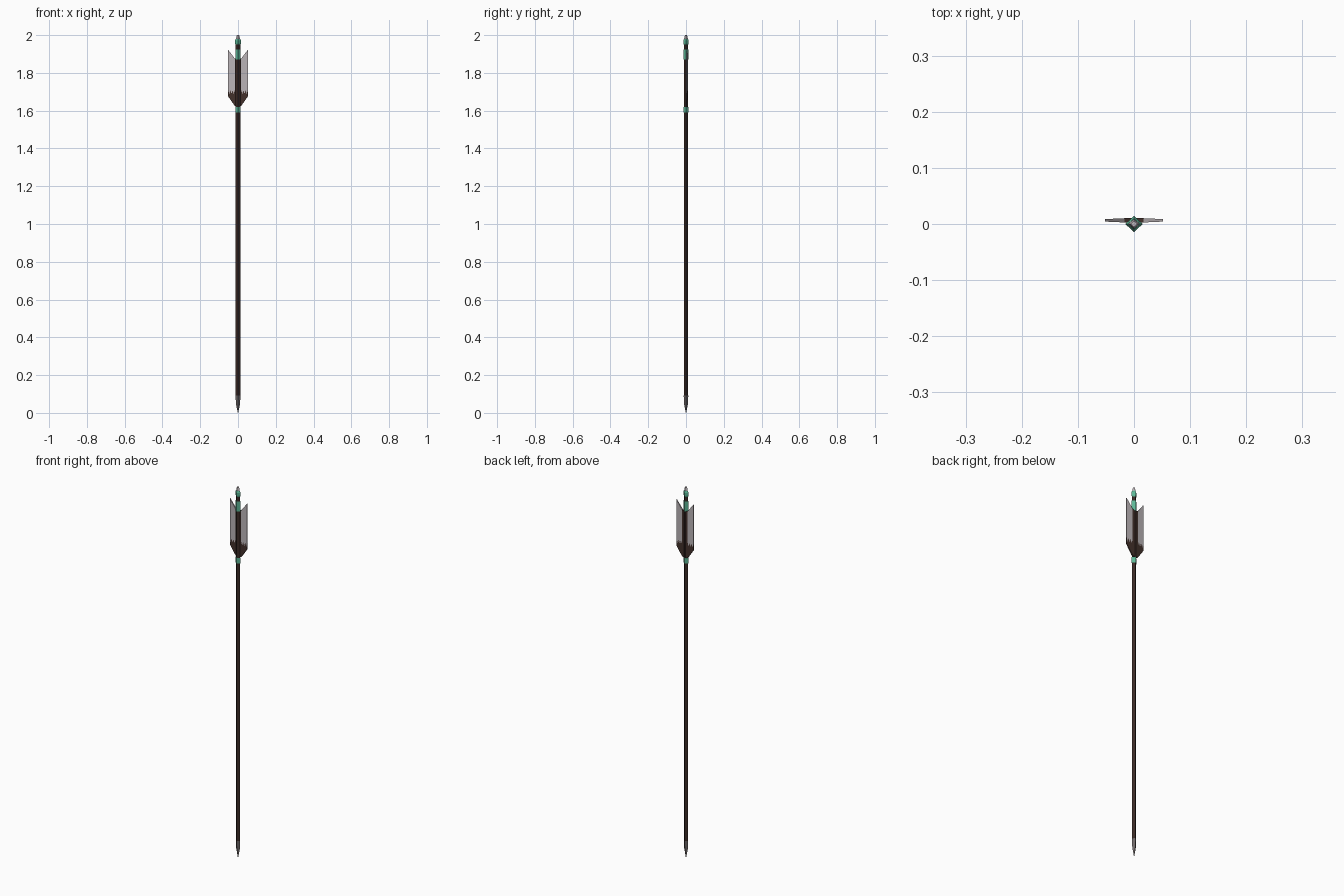
import bpy, bmesh, math

if "Cube" in bpy.data.objects:
    bpy.data.objects.remove(bpy.data.objects["Cube"])


def material(name, rgb):
    m = bpy.data.materials.new(name)
    m.diffuse_color = (*rgb, 1)
    m.use_nodes = True
    m.node_tree.nodes["Principled BSDF"].inputs["Base Color"].default_value = m.diffuse_color
    return m


WOOD = material("dark wood", (0.045, 0.024, 0.020))
STEEL = material("dull steel", (0.16, 0.14, 0.14))
GREEN = material("jade green", (0.11, 0.48, 0.31))
FEATHER = material("pale feather", (0.50, 0.46, 0.48))
TIP = material("dark feather", (0.055, 0.030, 0.024))
DEPTH = 0.92          # diamond section is slightly flatter in y
FIN_Y = 0.0065        # vanes sit just behind the centre


def finish(name, bm, mat):
    bmesh.ops.recalc_face_normals(bm, faces=bm.faces)
    me = bpy.data.meshes.new(name)
    bm.to_mesh(me)
    bm.free()
    me.materials.append(mat)
    ob = bpy.data.objects.new(name, me)
    bpy.context.collection.objects.link(ob)
    return ob


def diamond_loft(name, rings, mat):
    """Stack of four-sided rings given as (z, radius)."""
    bm = bmesh.new()
    loops = []
    for z, r in rings:
        loops.append([bm.verts.new((r * math.cos(i * math.pi / 2),
                                    r * DEPTH * math.sin(i * math.pi / 2), z)) for i in range(4)])
    for a, b in zip(loops, loops[1:]):
        for i in range(4):
            j = (i + 1) % 4
            bm.faces.new((a[i], a[j], b[j], b[i]))
    bm.faces.new(loops[0])
    bm.faces.new(loops[-1])
    return finish(name, bm, mat)


def vane(name, outline, mat, side):
    """Plate from an (x, z) outline, thinner towards the outer edge."""
    bm = bmesh.new()
    front, back = [], []
    for x, z in outline:
        h = 0.004 - 0.0018 * (x - 0.012) / 0.04
        front.append(bm.verts.new((side * x, FIN_Y - h, z)))
        back.append(bm.verts.new((side * x, FIN_Y + h, z)))
    n = len(outline)
    bm.faces.new(front)
    bm.faces.new(back)
    for i in range(n):
        j = (i + 1) % n
        bm.faces.new((front[i], front[j], back[j], back[i]))
    return finish(name, bm, mat)


# shaft, point and nock
diamond_loft("shaft", [(0.09, 0.0125), (1.96, 0.0125)], WOOD)
diamond_loft("point", [(0.0, 0.001), (0.045, 0.0105), (0.092, 0.0135)], STEEL)
diamond_loft("nock_tip", [(1.965, 0.011), (1.985, 0.010), (2.0, 0.006)], FEATHER)

# green bindings
diamond_loft("lower_binding", [(1.59, 0.0145), (1.62, 0.0145)], GREEN)
diamond_loft("upper_binding", [(1.87, 0.0145), (1.925, 0.0145)], GREEN)
diamond_loft("nock_ring", [(1.948, 0.012), (1.956, 0.0155), (1.972, 0.0155), (1.98, 0.011)], GREEN)

# pair of vanes: pale blade, dark lower end with a toothed border, dark quill
teeth = [(0.017 + 0.035 * i / 6, 1.708 if i % 2 == 0 else 1.688) for i in range(7)]
for side, label in ((-1, "left"), (1, "right")):
    vane(label + "_vane", teeth + [(0.052, 1.922), (0.017, 1.876)], FEATHER, side)
    vane(label + "_vane_dark_end", teeth + [(0.052, 1.675), (0.017, 1.625)], TIP, side)
    vane(label + "_quill", [(0.004, 1.62), (0.017, 1.625), (0.017, 1.876), (0.004, 1.87)], TIP, side)
